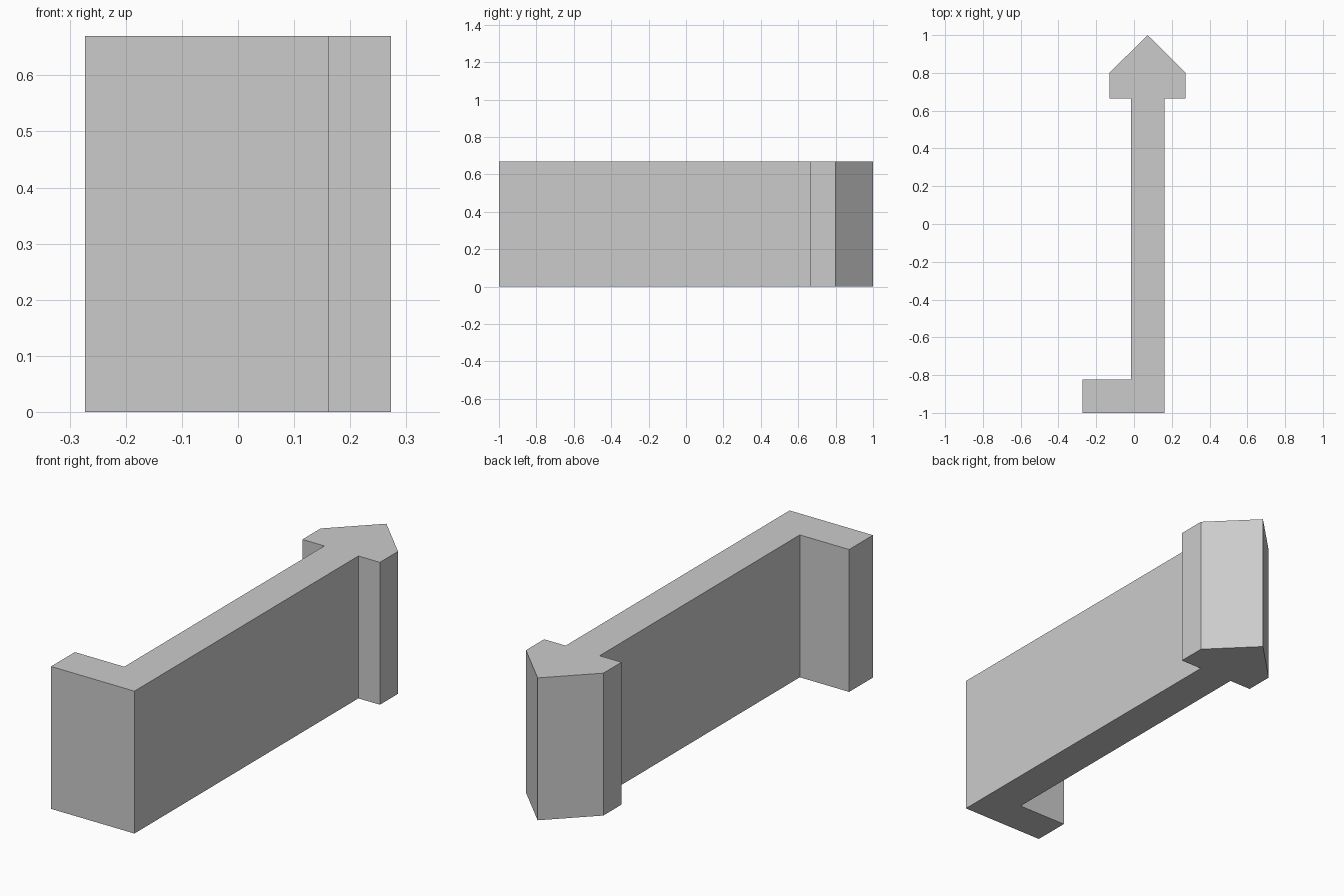
import bpy
import bmesh

HEIGHT = 0.67

cube = bpy.data.objects.get("Cube")
if cube:
    bpy.data.objects.remove(cube, do_unlink=True)

# Single plain grey material
grey = bpy.data.materials.new("plain_grey")
grey.use_nodes = True
colour = (0.6, 0.6, 0.6, 1.0)
grey.diffuse_color = colour
grey.node_tree.nodes["Principled BSDF"].inputs["Base Color"].default_value = colour


def extrude_profile(name, outline, height, material):
    """Turn a plan outline into a closed upright prism."""
    bm = bmesh.new()
    base = bm.faces.new([bm.verts.new((x, y, 0)) for x, y in outline])
    top = bmesh.ops.extrude_face_region(bm, geom=[base], use_keep_orig=True)
    moved = [v for v in top["geom"] if isinstance(v, bmesh.types.BMVert)]
    bmesh.ops.translate(bm, verts=moved, vec=(0, 0, height))
    bmesh.ops.recalc_face_normals(bm, faces=bm.faces)
    mesh = bpy.data.meshes.new(name)
    bm.to_mesh(mesh)
    bm.free()
    mesh.materials.append(material)
    obj = bpy.data.objects.new(name, mesh)
    bpy.context.collection.objects.link(obj)
    return obj


# Plan of the clip: foot, long web, then barbed arrow head
foot_left, web_left, web_right = -0.273, -0.016, 0.161
foot_back, barb_front, barb_back = -0.823, 0.665, 0.8
barb_left, tip_x, barb_right = -0.13, 0.072, 0.273

outline = [
    (foot_left, -1),
    (web_right, -1),
    (web_right, barb_front),
    (barb_right, barb_front),
    (barb_right, barb_back),
    (tip_x, 1),
    (barb_left, barb_back),
    (barb_left, barb_front),
    (web_left, barb_front),
    (web_left, foot_back),
    (foot_left, foot_back),
]
extrude_profile("arrow_clip", outline, HEIGHT, grey)
